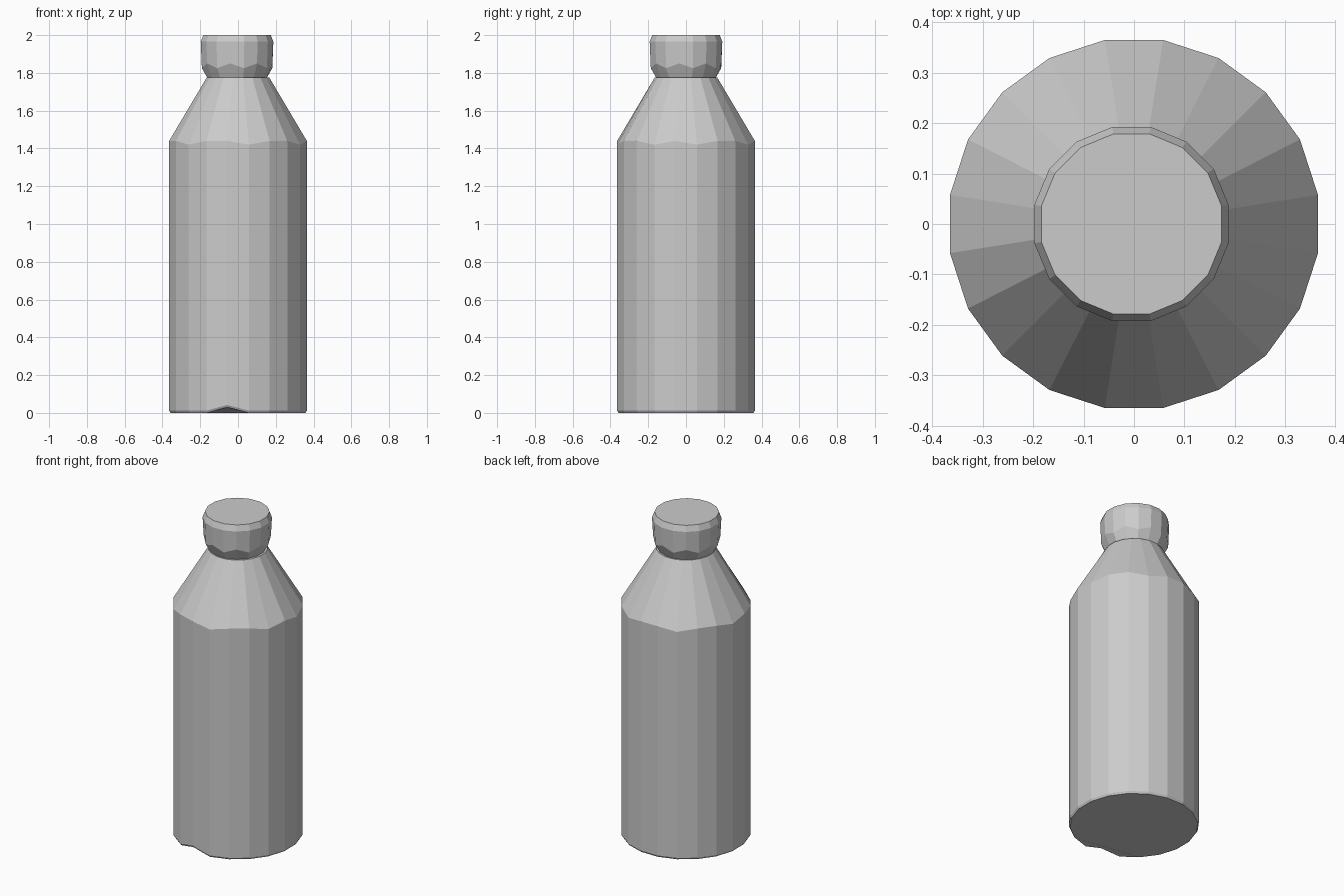
import bpy
import bmesh
from math import cos, sin, pi

cube = bpy.data.objects.get("Cube")
if cube:
    bpy.data.objects.remove(cube, do_unlink=True)

grey = bpy.data.materials.new("plain grey")
grey.use_nodes = True
colour = (0.6, 0.6, 0.6, 1)
grey.diffuse_color = colour
grey.node_tree.nodes["Principled BSDF"].inputs["Base Color"].default_value = colour


def lathe(name, profile, sides, centre_x=0):
    """Closed faceted solid from (radius, height) rings, bottom to top."""
    bm = bmesh.new()
    rings = []
    for r, z in profile:
        ring = []
        for i in range(sides):
            a = 2 * pi * (i + 0.5) / sides
            ring.append(bm.verts.new((centre_x + r * cos(a), r * sin(a), z)))
        rings.append(ring)
    for low, high in zip(rings, rings[1:]):
        for i in range(sides):
            j = (i + 1) % sides
            bm.faces.new((low[i], low[j], high[j], high[i]))
    bm.faces.new(rings[0][::-1])
    bm.faces.new(rings[-1])
    return bm, rings


def finish(name, bm):
    mesh = bpy.data.meshes.new(name)
    bmesh.ops.recalc_face_normals(bm, faces=bm.faces[:])
    bm.to_mesh(mesh)
    bm.free()
    mesh.materials.append(grey)
    bpy.context.collection.objects.link(bpy.data.objects.new(name, mesh))


# Bottle body with sloping shoulder; a few rim corners are worn
bm, rings = lathe("bottle_body", [(0.362, 0), (0.369, 0.012), (0.369, 1.44),
                                  (0.168, 1.775)], 20)
for ring in rings[:2]:
    ring[14].co.z += 0.03
for i in range(0, 20, 3):
    rings[2][i].co.z -= 0.02
finish("bottle_body", bm)

# Rounded cap with alternating heights around its lower bulge
bm, rings = lathe("bottle_cap", [(0.158, 1.77), (0.19, 1.85), (0.196, 1.965),
                                 (0.182, 2.0)], 16, -0.005)
for i in range(0, 16, 2):
    rings[1][i].co.z -= 0.025
finish("bottle_cap", bm)
